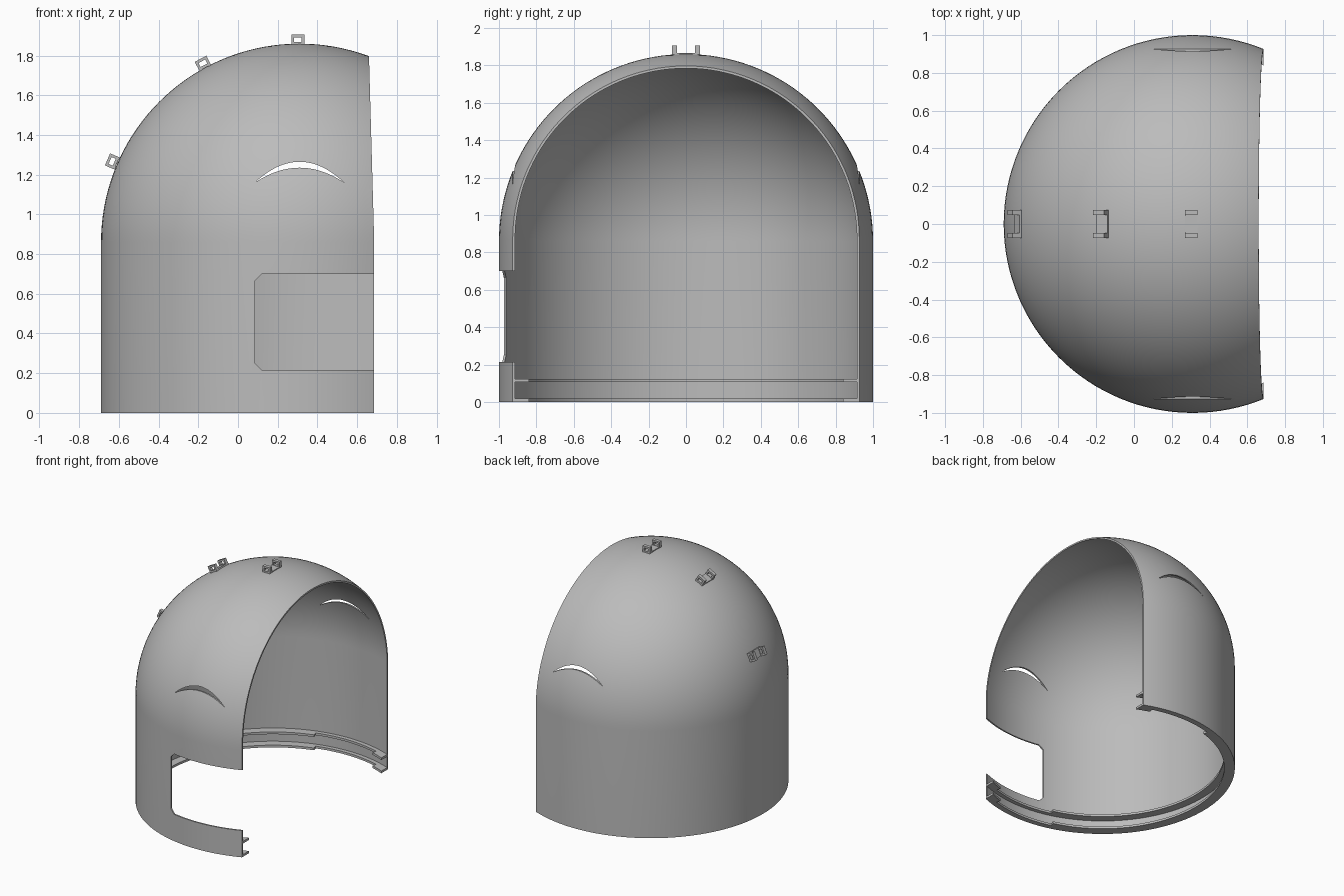
import bpy
import bmesh
from math import sin, cos, pi, radians
from mathutils import Matrix, Vector

AXIS_X = 0.31      # vertical axis of the round shell
SPRING_Z = 0.86    # height where the wall turns into the dome
WALL = 0.012

if "Cube" in bpy.data.objects:
    bpy.data.objects.remove(bpy.data.objects["Cube"], do_unlink=True)

grey = bpy.data.materials.new("plain grey")
grey.use_nodes = True
COLOUR = (0.5, 0.5, 0.5, 1)
grey.diffuse_color = COLOUR
grey.node_tree.nodes["Principled BSDF"].inputs["Base Color"].default_value = COLOUR


def finish(bm, name):
    bmesh.ops.recalc_face_normals(bm, faces=bm.faces)
    mesh = bpy.data.meshes.new(name)
    bm.to_mesh(mesh)
    bm.free()
    mesh.materials.append(grey)
    obj = bpy.data.objects.new(name, mesh)
    bpy.context.collection.objects.link(obj)
    return obj


def activate(obj):
    bpy.ops.object.select_all(action='DESELECT')
    obj.select_set(True)
    bpy.context.view_layer.objects.active = obj


def smooth(obj):
    activate(obj)
    bpy.ops.object.shade_smooth_by_angle(angle=radians(30))


def prism(name, outline, y0, y1):
    """Extrude an x-z outline along y."""
    bm = bmesh.new()
    face = bm.faces.new([bm.verts.new((x, y0, z)) for x, z in outline])
    out = bmesh.ops.extrude_face_region(bm, geom=[face])
    verts = [g for g in out["geom"] if isinstance(g, bmesh.types.BMVert)]
    bmesh.ops.translate(bm, verts=verts, vec=(0, y1 - y0, 0))
    return finish(bm, name)


def cut(obj, cutter):
    mod = obj.modifiers.new("cut", 'BOOLEAN')
    mod.operation = 'DIFFERENCE'
    mod.solver = 'EXACT'
    mod.object = cutter
    activate(obj)
    bpy.ops.object.modifier_apply(modifier=mod.name)


def revolve(name, section, start, end, steps):
    """Sweep a closed r-z section round the shell axis, angles in degrees."""
    bm = bmesh.new()
    full = end - start >= 360
    verts = [bm.verts.new((AXIS_X + r, 0, z)) for r, z in section]
    centre = Vector((AXIS_X, 0, 0))
    pairs = list(zip(verts, verts[1:] + verts[:1]))
    edges = [bm.edges.new(p) for p in pairs
             if max(v.co.x for v in p) > AXIS_X + 1e-5]
    geom = verts + edges
    if not full:
        geom.append(bm.faces.new(verts))
    bmesh.ops.rotate(bm, verts=verts, cent=centre,
                     matrix=Matrix.Rotation(radians(start), 3, 'Z'))
    out = bmesh.ops.spin(bm, geom=geom, cent=centre, axis=(0, 0, 1),
                         angle=radians(end - start), steps=steps)
    if not full:
        inner = [f for f in bm.faces if all(len(e.link_faces) > 2 for e in f.edges)]
        bmesh.ops.delete(bm, geom=inner, context='FACES_ONLY')
    bmesh.ops.remove_doubles(bm, verts=bm.verts, dist=1e-5)
    return finish(bm, name)


def dome_arc(radius, steps=36):
    return [(radius * cos(pi / 2 * i / steps) if i < steps else 0.0,
             SPRING_Z + radius * sin(pi / 2 * i / steps)) for i in range(steps + 1)]


# Cutters: open side, side window, crescent slits
opening = prism("opening_cutter", [(0.685, -1), (0.685, 0.9), (0.66, 1.79),
                                   (0.65, 2.2), (2, 2.2), (2, -1)], -2, 2)
window = prism("window_cutter", [(0.085, 0.25), (0.12, 0.215), (1, 0.215),
                                 (1, 0.70), (0.12, 0.70), (0.085, 0.665)], -2, 0)


def bow(height, ts):
    return [(AXIS_X + 0.225 * t, 1.16 + height * (1 - t * t)) for t in ts]


ts = [i / 10 for i in range(-10, 11)]
crescent = prism("crescent_cutter", bow(0.105, ts) + bow(0.075, ts[-2:0:-1]), -2, 2)

# Thin domed shell
inner_r = 1 - WALL
shell = revolve("domed_shell",
                [(1, 0)] + dome_arc(1) + dome_arc(inner_r)[::-1] + [(inner_r, 0)],
                0, 360, 128)
for cutter in (opening, window, crescent):
    cut(shell, cutter)
smooth(shell)

# Channel rail inside the foot: wide at the back, narrow at the sides, end tabs
for level, z0, z1 in (("lower", 0.0, 0.018), ("upper", 0.106, 0.124)):
    for part, radius, start, end in (("wide", 0.92, 106, 254),
                                     ("right_narrow", 0.955, 254, 287),
                                     ("left_narrow", 0.955, 73, 106),
                                     ("right_tab", 0.92, 287, 300),
                                     ("left_tab", 0.92, 60, 73)):
        section = [(radius, z0), (0.99, z0), (0.99, z1), (radius, z1)]
        rail = revolve(f"{level}_rail_{part}", section, start, end,
                       max(6, (end - start) // 3))
        if start < 73 or end > 287:
            cut(rail, opening)
        smooth(rail)

for cutter in (opening, window, crescent):
    bpy.data.objects.remove(cutter, do_unlink=True)


# Cable clips along the crest: two square loops joined by a low base
def box(bm, centre, size):
    matrix = Matrix.Translation(centre) @ Matrix.Diagonal((*size, 1))
    bmesh.ops.create_cube(bm, size=1, matrix=matrix)


for name, tilt in (("top_clip", 0), ("middle_clip", -28), ("rear_clip", -66.5)):
    bm = bmesh.new()
    for side in (-1, 1):
        y = side * 0.061
        for x in (-0.026, 0.026):
            box(bm, (x, y, 1.019), (0.014, 0.028, 0.054))
        for z in (1.002, 1.039):
            box(bm, (0, y, z), (0.04, 0.028, 0.014))
    box(bm, (0, 0, 1.0), (0.066, 0.096, 0.012))
    place = (Matrix.Translation((AXIS_X - 0.008, 0, SPRING_Z))
             @ Matrix.Rotation(radians(tilt), 4, 'Y'))
    bmesh.ops.transform(bm, matrix=place, verts=bm.verts)
    finish(bm, name)
